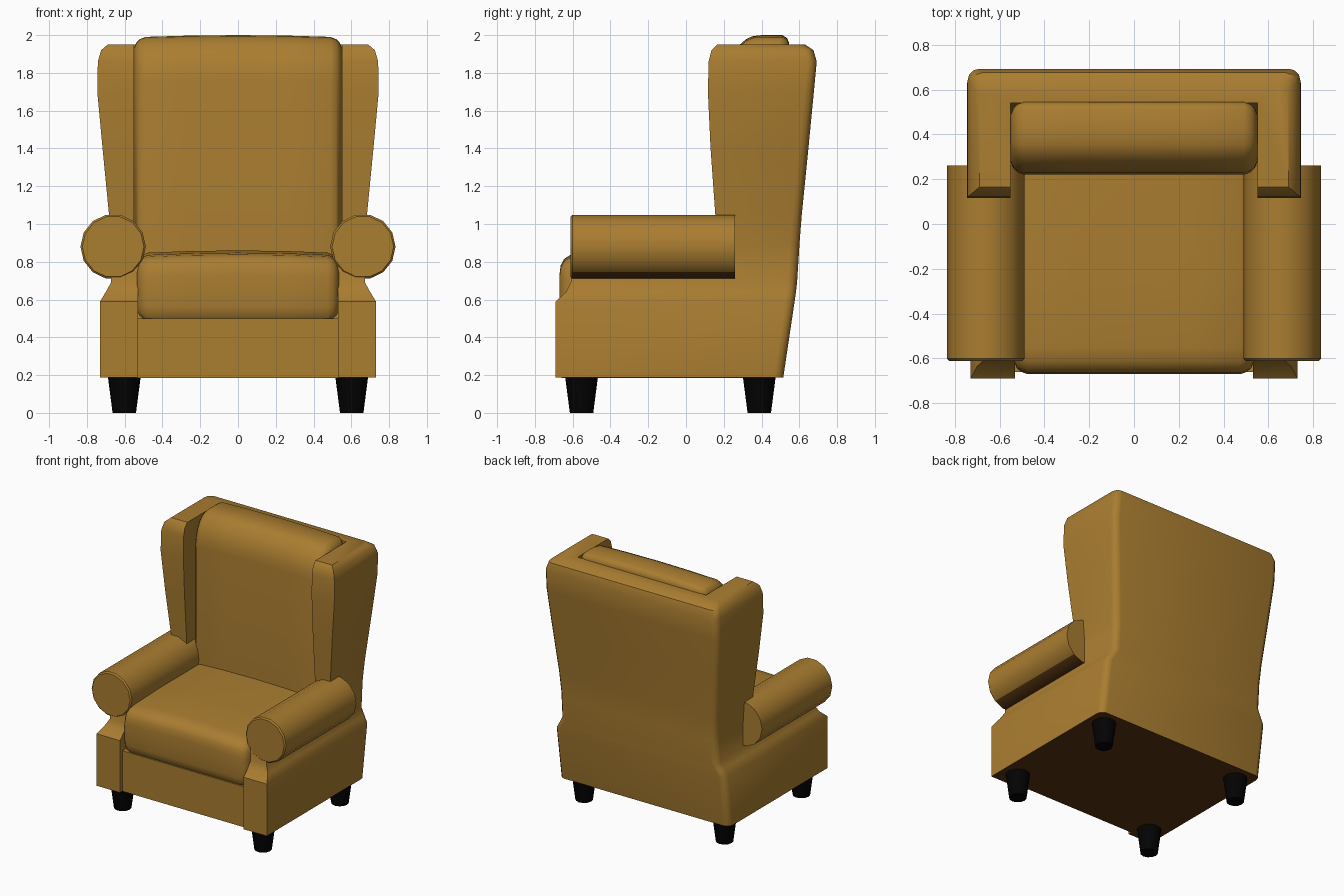
import bpy, bmesh, math

if "Cube" in bpy.data.objects:
    bpy.data.objects.remove(bpy.data.objects["Cube"])

def material(name, col):
    m = bpy.data.materials.new(name)
    m.diffuse_color = (*col, 1)
    m.use_nodes = True
    m.node_tree.nodes["Principled BSDF"].inputs["Base Color"].default_value = m.diffuse_color
    return m

FABRIC = material("mustard fabric", (0.40, 0.205, 0.03))
LINING = material("dark brown lining", (0.10, 0.037, 0.006))
BLACK = material("black wood", (0.0008, 0.0008, 0.0008))

def finish(name, bm, mat, lined=False):
    bmesh.ops.recalc_face_normals(bm, faces=bm.faces)
    bm.normal_update()
    if lined:  # faces looking down get the dark lining
        for f in bm.faces:
            f.material_index = int(f.normal.z < -0.75)
    me = bpy.data.meshes.new(name)
    bm.to_mesh(me)
    bm.free()
    me.materials.append(mat)
    if lined:
        me.materials.append(LINING)
    ob = bpy.data.objects.new(name, me)
    bpy.context.collection.objects.link(ob)
    bpy.ops.object.select_all(action='DESELECT')
    ob.select_set(True)
    bpy.context.view_layer.objects.active = ob
    bpy.ops.object.shade_smooth_by_angle(angle=math.radians(38))
    return ob

def loft(rings):
    bm = bmesh.new()
    rows = [[bm.verts.new(p) for p in r] for r in rings]
    n = len(rows[0])
    for a, b in zip(rows, rows[1:]):
        for i in range(n):
            j = (i + 1) % n
            bm.faces.new((a[i], a[j], b[j], b[i]))
    bm.faces.new(rows[0])
    bm.faces.new(rows[-1])
    return bm

def cushion(name, w, section, crown):
    # y-z section swept across x, rounded at the ends and dropping there at the top
    rings = []
    ends = [(0, 0.055), (0.012, 0.028), (0.03, 0.011), (0.06, 0)]  # inset, shrink
    stops = [(-w + d, s) for d, s in ends] + [(-w / 2, 0), (0, 0), (w / 2, 0)] \
        + [(w - d, s) for d, s in reversed(ends)]
    ys, zs = zip(*section)
    yc, hy = (min(ys) + max(ys)) / 2, (max(ys) - min(ys)) / 2
    zc, hz = (min(zs) + max(zs)) / 2, (max(zs) - min(zs)) / 2
    for x, s in stops:
        rings.append([(x, yc + (y - yc) * (hy - s) / hy,
                       zc + (z - zc) * (hz - s) / hz
                       - (crown * (x / w) ** 2 if z > zc else 0)) for y, z in section])
    return finish(name, loft(rings), FABRIC)

# Upholstered shell: U-shaped plan lofted upward (sides, arm walls, wings, back)
def u_ring(z, xo, xi, yb, yf, r=0.05):
    half = [(xi, yf), (xo, yf)]
    for k in range(4):
        a = math.radians(30 * k)
        half.append((xo - r + r * math.cos(a), yb - r + r * math.sin(a)))
    yi = yb - 0.13 if z < 1.7 else 0.54
    pts = half + [(-x, y) for x, y in reversed(half)] + [(-xi, yi), (xi, yi)]
    return [(x, y, z) for x, y in pts]

levels = [  # z, outer x, inner x, back y, front y
    (0.187, 0.73, 0.53, 0.515, -0.69),
    (0.59, 0.73, 0.53, 0.575, -0.69),
    (0.64, 0.70, 0.53, 0.582, -0.635),
    (0.69, 0.672, 0.53, 0.588, -0.61),
    (0.88, 0.672, 0.53, 0.60, -0.60),
    (0.885, 0.672, 0.55, 0.60, 0.165),
    (1.05, 0.683, 0.55, 0.613, 0.155),
    (1.40, 0.717, 0.55, 0.648, 0.13),
    (1.70, 0.745, 0.55, 0.677, 0.116),
    (1.86, 0.742, 0.55, 0.692, 0.12),
    (1.92, 0.725, 0.55, 0.675, 0.135),
    (1.95, 0.69, 0.55, 0.630, 0.165),
]
finish("back_and_side_shell", loft([u_ring(*l) for l in levels]), FABRIC, lined=True)

# Front rail and underside
bm = bmesh.new()
bmesh.ops.create_cube(bm, size=1)
for v in bm.verts:
    v.co = (v.co.x * 1.08, -0.66 if v.co.y < 0 else 0.45, 0.186 if v.co.z < 0 else 0.5)
finish("seat_base", bm, FABRIC, lined=True)

# Cushions
cushion("seat_cushion", 0.535,
        [(-0.64, 0.49), (0.34, 0.49), (0.34, 0.86), (-0.25, 0.86), (-0.55, 0.848),
         (-0.61, 0.838), (-0.645, 0.815), (-0.664, 0.78), (-0.67, 0.73),
         (-0.67, 0.56), (-0.66, 0.515)], 0.015)
cushion("back_cushion", 0.55,
        [(0.22, 0.70), (0.545, 0.70), (0.545, 1.96), (0.535, 1.985), (0.51, 2.0),
         (0.40, 2.0), (0.355, 1.995), (0.32, 1.98), (0.285, 1.95), (0.25, 1.895),
         (0.228, 1.83), (0.22, 1.76)], 0.012)

# Rolled arms, dark underneath
def disc(cx, cz, y, r, n=14):
    return [(cx + r * math.cos(2 * math.pi * i / n), y, cz + r * math.sin(2 * math.pi * i / n))
            for i in range(n)]

for side, s in (("left", -1), ("right", 1)):
    rings = [disc(s * 0.661, 0.88, y, r) for y, r in
             ((-0.611, 0.163), (-0.601, 0.173), (0.26, 0.173))]
    finish(side + "_rolled_arm", loft(rings), FABRIC, lined=True)
    # Tapered legs
    for end, y in (("front", -0.553), ("back", 0.388)):
        ring = lambda z, r: [(s * 0.602 + r * math.cos(math.pi * i / 6),
                              y + r * math.sin(math.pi * i / 6), z) for i in range(12)]
        finish(f"{side}_{end}_leg", loft([ring(0, 0.062), ring(0.2, 0.088)]), BLACK)
